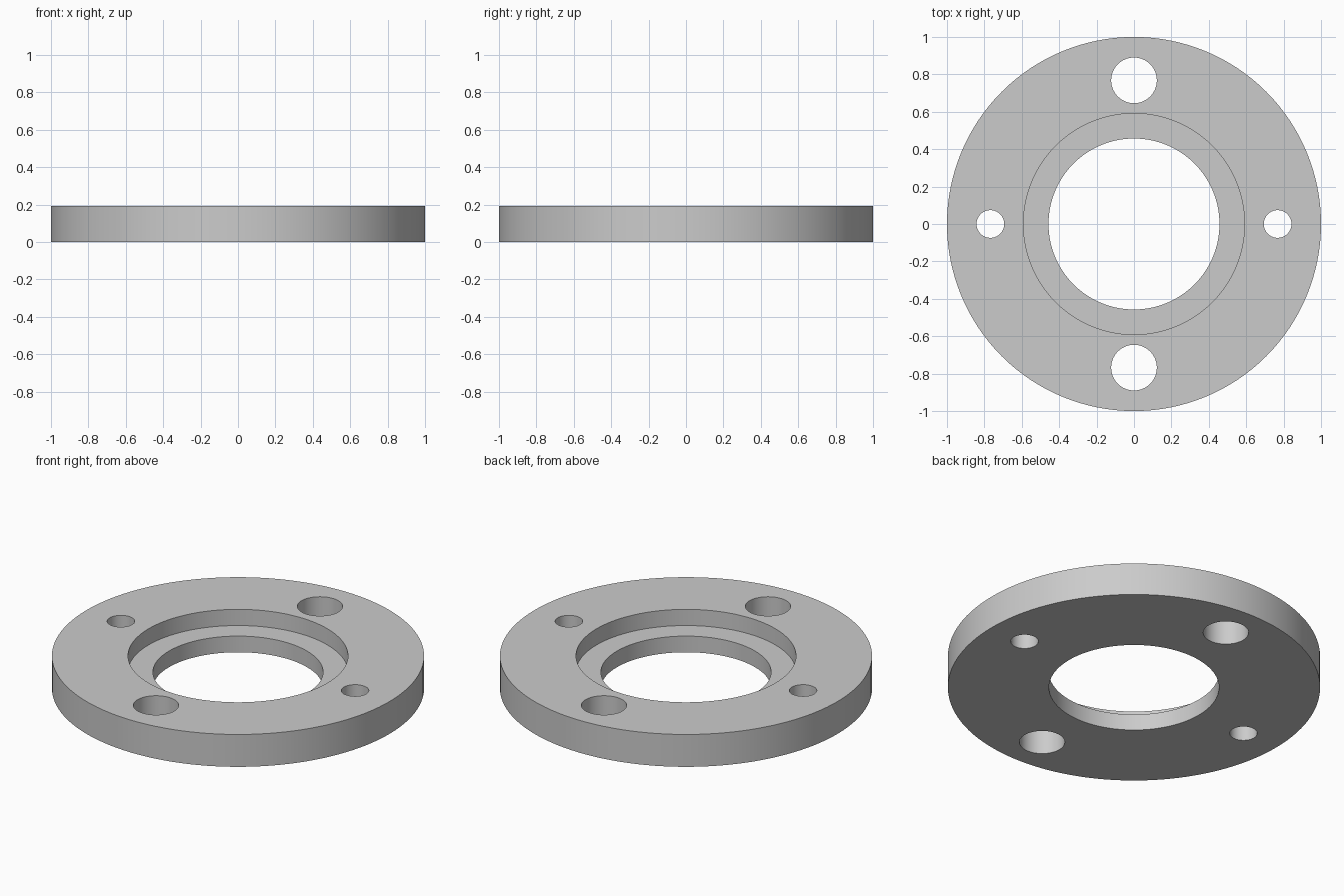
import bpy
import math

cube = bpy.data.objects.get("Cube")
if cube:
    bpy.data.objects.remove(cube, do_unlink=True)

HEIGHT = 0.192
LEDGE = HEIGHT / 2
BOLT_CIRCLE = 0.768

# Single plain metal colour
grey = bpy.data.materials.new("plain_grey")
grey.use_nodes = True
colour = (0.6, 0.6, 0.6, 1)
grey.diffuse_color = colour
grey.node_tree.nodes["Principled BSDF"].inputs["Base Color"].default_value = colour


def cylinder(name, radius, bottom, top, x=0, y=0, sides=128):
    bpy.ops.mesh.primitive_cylinder_add(
        vertices=sides, radius=radius, depth=top - bottom,
        location=(x, y, (top + bottom) / 2))
    obj = bpy.context.object
    obj.name = name
    obj.data.materials.append(grey)
    return obj


# Round flange body
flange = cylinder("flange_ring", 1, 0, HEIGHT)

# Centre bore, upper recess that leaves a ledge, and two pairs of bolt holes
cutters = [cylinder("recess_cutter", 0.591, LEDGE, HEIGHT + 0.1),
           cylinder("bore_cutter", 0.457, -0.1, HEIGHT + 0.2)]
for side in (-1, 1):
    cutters.append(cylinder("large_hole_cutter", 0.122, -0.1, HEIGHT + 0.1,
                            y=side * BOLT_CIRCLE, sides=64))
    cutters.append(cylinder("small_hole_cutter", 0.074, -0.1, HEIGHT + 0.1,
                            x=side * BOLT_CIRCLE, sides=64))

bpy.ops.object.select_all(action="DESELECT")
flange.select_set(True)
bpy.context.view_layer.objects.active = flange
for cutter in cutters:
    cut = flange.modifiers.new(cutter.name, "BOOLEAN")
    cut.operation = "DIFFERENCE"
    cut.solver = "EXACT"
    cut.object = cutter
    bpy.ops.object.modifier_apply(modifier=cut.name)
    bpy.data.objects.remove(cutter, do_unlink=True)

# Smooth round walls with crisp rims
bpy.ops.object.shade_smooth_by_angle(angle=math.radians(30))
